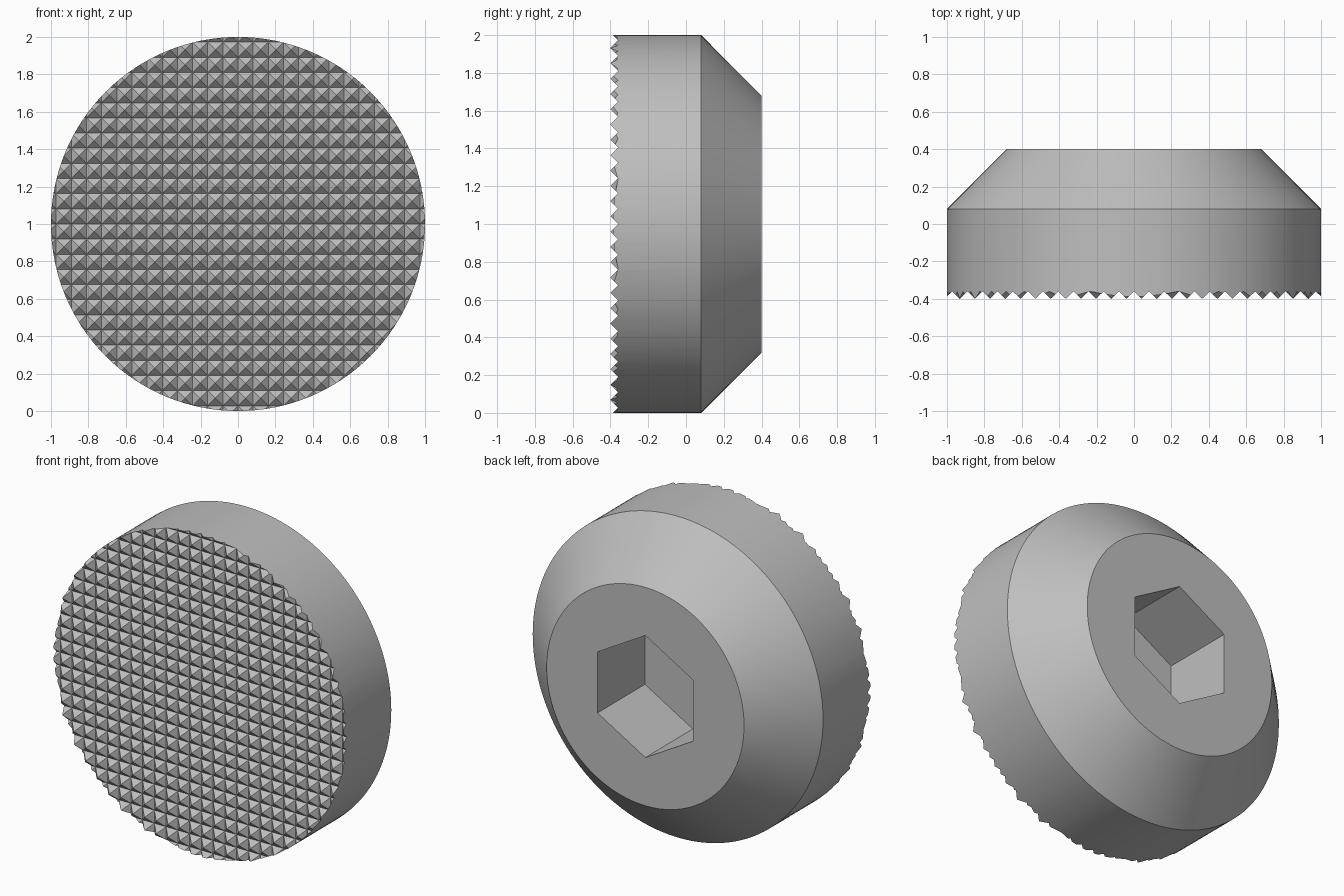
import bpy, bmesh, math
from mathutils import Vector

cube = bpy.data.objects.get("Cube")
if cube:
    bpy.data.objects.remove(cube, do_unlink=True)

PITCH = 0.081          # spacing of the grip teeth
CELLS = 13             # teeth from the centre to beyond the rim
VALLEY, TIP = -0.36, -0.40
BACK = 0.40
SEGMENTS = 128

steel = bpy.data.materials.new("plain grey steel")
steel.use_nodes = True
GREY = (0.52, 0.52, 0.52, 1)
steel.diffuse_color = GREY
steel.node_tree.nodes["Principled BSDF"].inputs["Base Color"].default_value = GREY


def make_object(name, bm):
    bmesh.ops.remove_doubles(bm, verts=bm.verts, dist=1e-5)
    bmesh.ops.recalc_face_normals(bm, faces=bm.faces)
    mesh = bpy.data.meshes.new(name)
    bm.to_mesh(mesh)
    bm.free()
    mesh.materials.append(steel)
    obj = bpy.data.objects.new(name, mesh)
    bpy.context.collection.objects.link(obj)
    return obj


def prism(name, profile, sides):
    """Solid of rings (radius, y) about the y axis, capped at both ends."""
    bm = bmesh.new()
    rings = []
    for radius, y in profile:
        angles = [2 * math.pi * i / sides for i in range(sides)]
        rings.append([bm.verts.new((radius * math.sin(a), y, 1 + radius * math.cos(a)))
                      for a in angles])
    for a, b in zip(rings, rings[1:]):
        for i in range(sides):
            j = (i + 1) % sides
            bm.faces.new((a[i], a[j], b[j], b[i]))
    bm.faces.new(rings[0])
    bm.faces.new(rings[-1])
    return make_object(name, bm)


# Round body with a chamfered back
body = prism("grip_pad", [(1, -0.5), (1, 0.08), (0.68, BACK)], SEGMENTS)

# Block whose front is a grid of square pyramids
bm = bmesh.new()
n = 2 * CELLS
grid = [[bm.verts.new(((i - CELLS) * PITCH, VALLEY, 1 + (k - CELLS) * PITCH))
         for k in range(n + 1)] for i in range(n + 1)]
for i in range(n):
    for k in range(n):
        corners = [grid[i][k], grid[i + 1][k], grid[i + 1][k + 1], grid[i][k + 1]]
        middle = sum((v.co for v in corners), Vector()) / 4
        tip = bm.verts.new((middle.x, TIP, middle.z))
        for a, b in zip(corners, corners[1:] + corners[:1]):
            bm.faces.new((a, b, tip))
rim = [e for e in bm.edges if e.is_boundary]
skirt = bmesh.ops.extrude_edge_only(bm, edges=rim)["geom"]
for v in skirt:
    if isinstance(v, bmesh.types.BMVert):
        v.co.y = 0.6
bmesh.ops.holes_fill(bm, edges=[e for e in bm.edges if e.is_boundary], sides=0)
teeth = make_object("teeth_cutter", bm)

# Hexagonal key socket in the back
socket = prism("socket_cutter", [(0.38, -0.066), (0.38, 0.6)], 6)

for cutter, operation in ((teeth, 'INTERSECT'), (socket, 'DIFFERENCE')):
    cutter.hide_render = True
    mod = body.modifiers.new(cutter.name, 'BOOLEAN')
    mod.operation = operation
    mod.solver = 'EXACT'
    mod.object = cutter

# Bake the cuts and remove the cutters
bpy.context.view_layer.update()
graph = bpy.context.evaluated_depsgraph_get()
result = bpy.data.meshes.new_from_object(body.evaluated_get(graph))
body.modifiers.clear()
body.data = result
body.data.name = "grip_pad"
result.materials.clear()
result.materials.append(steel)
for cutter in (teeth, socket):
    bpy.data.objects.remove(cutter, do_unlink=True)

# Smooth sides, crisp edges
bpy.ops.object.select_all(action='DESELECT')
body.select_set(True)
bpy.context.view_layer.objects.active = body
bpy.ops.object.shade_smooth_by_angle(angle=math.radians(30))
